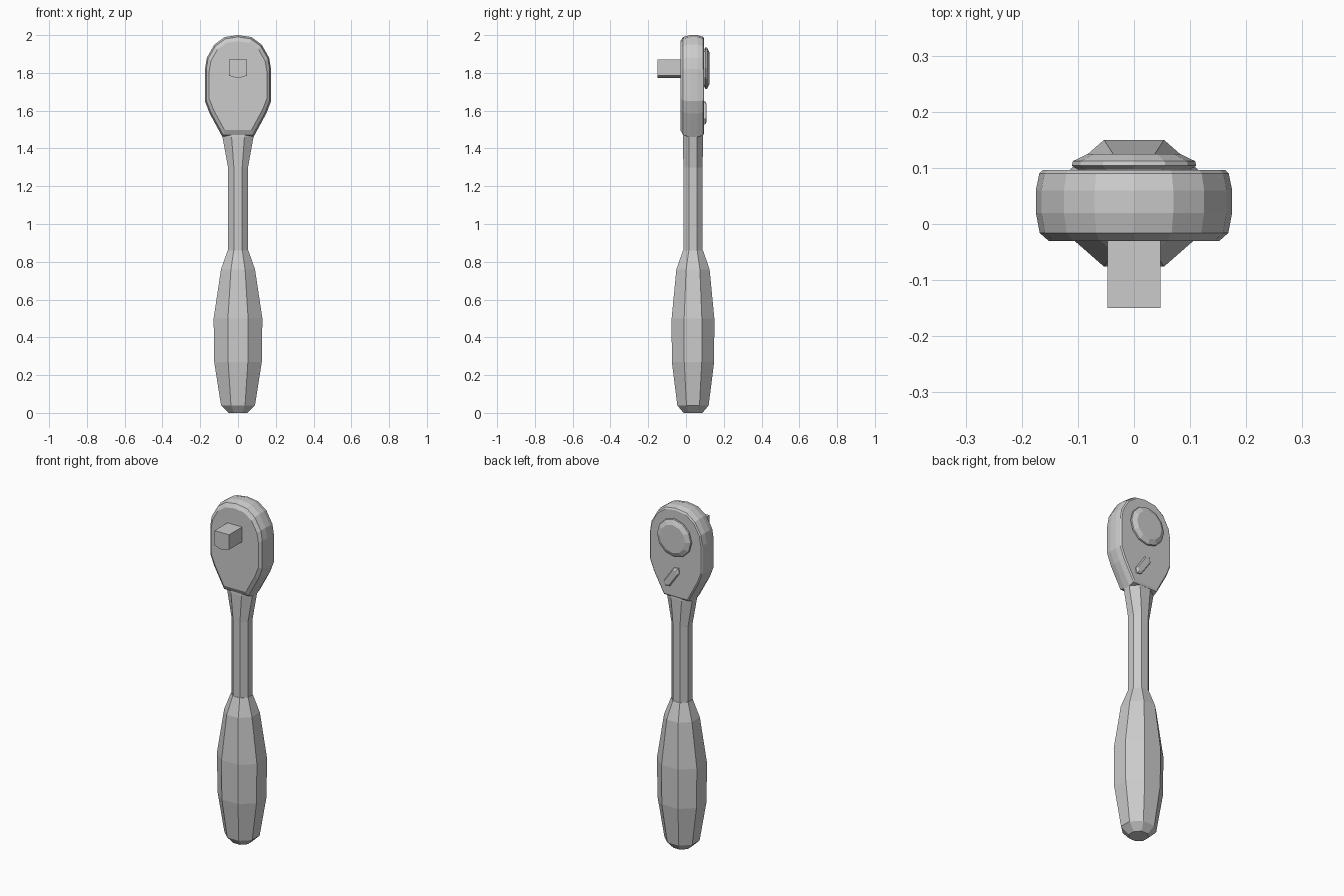
import bpy, bmesh, math

if "Cube" in bpy.data.objects:
    bpy.data.objects.remove(bpy.data.objects["Cube"])

CY = 0.037  # depth of the tool's long axis


def loft(name, rings):
    """Skin a list of equal-length point rings and cap both ends."""
    bm = bmesh.new()
    rows = [[bm.verts.new(p) for p in ring] for ring in rings]
    n = len(rows[0])
    for a, b in zip(rows, rows[1:]):
        for i in range(n):
            j = (i + 1) % n
            bm.faces.new((a[i], a[j], b[j], b[i]))
    bm.faces.new(rows[0])
    bm.faces.new(rows[-1])
    bmesh.ops.recalc_face_normals(bm, faces=bm.faces)
    mesh = bpy.data.meshes.new(name)
    bm.to_mesh(mesh)
    bm.free()
    ob = bpy.data.objects.new(name, mesh)
    bpy.context.collection.objects.link(ob)
    return ob


def octagon(z, hx, hy, cy=CY):
    """Octagonal section with flats at +-hx and +-hy."""
    k = 1 / math.cos(math.pi / 8)
    angles = [math.pi / 8 + i * math.pi / 4 for i in range(8)]
    return [(hx * k * math.cos(a), cy + hy * k * math.sin(a), z) for a in angles]


def plate(outline, y, s=1.0, cx=0.0, cz=0.0):
    """Outline in x/z at depth y, scaled about a centre."""
    return [(cx + (x - cx) * s, y, cz + (z - cz) * s) for x, z in outline]


# Grip
loft("grip", [octagon(*r) for r in (
    (0.0, 0.05, 0.05), (0.04, 0.09, 0.083), (0.27, 0.126, 0.112),
    (0.50, 0.129, 0.113), (0.76, 0.09, 0.088), (0.86, 0.055, 0.053))])

# Shaft flaring into the neck
loft("shaft", [octagon(*r) for r in (
    (0.84, 0.053, 0.051), (1.30, 0.053, 0.051),
    (1.46, 0.082, 0.053), (1.50, 0.085, 0.050))])

# Head with softened rims
half = [(0.07, 1.99), (0.125, 1.95), (0.165, 1.88), (0.175, 1.82),
        (0.175, 1.65), (0.15, 1.585), (0.082, 1.46)]
outline = [(0, 2.0)] + half + [(-x, z) for x, z in reversed(half)]
loft("head", [plate(outline, y, s, cz=1.75) for y, s in (
    (-0.03, 0.87), (-0.016, 0.96), (0.02, 1.0),
    (0.06, 1.0), (0.09, 0.965), (0.096, 0.93))])

# Square drive
drive = [(-0.047, 1.872), (0.047, 1.872), (0.047, 1.785),
         (0, 1.772), (-0.047, 1.785)]
loft("square_drive", [plate(drive, -0.15), plate(drive, 0.0)])

# Round cover on the back
disc = [(math.cos(i * math.tau / 12), 1.825 + math.sin(i * math.tau / 12))
        for i in range(12)]
loft("back_cover", [plate(disc, y, r, cz=1.825) for y, r in (
    (0.085, 0.095), (0.097, 0.10), (0.104, 0.111), (0.112, 0.109), (0.125, 0.082))])

# Slanted direction lever
c, s = math.cos(math.radians(35)), math.sin(math.radians(35))
shape = [(-0.022, -0.055), (0, -0.075), (0.022, -0.055),
         (0.022, 0.055), (0, 0.075), (-0.022, 0.055)]
lever = [(0.022 + u * c - v * s, 1.588 + u * s + v * c) for u, v in shape]
loft("lever", [plate(lever, y, k, 0.022, 1.588) for y, k in (
    (0.085, 1.0), (0.101, 1.0), (0.108, 0.8))])
